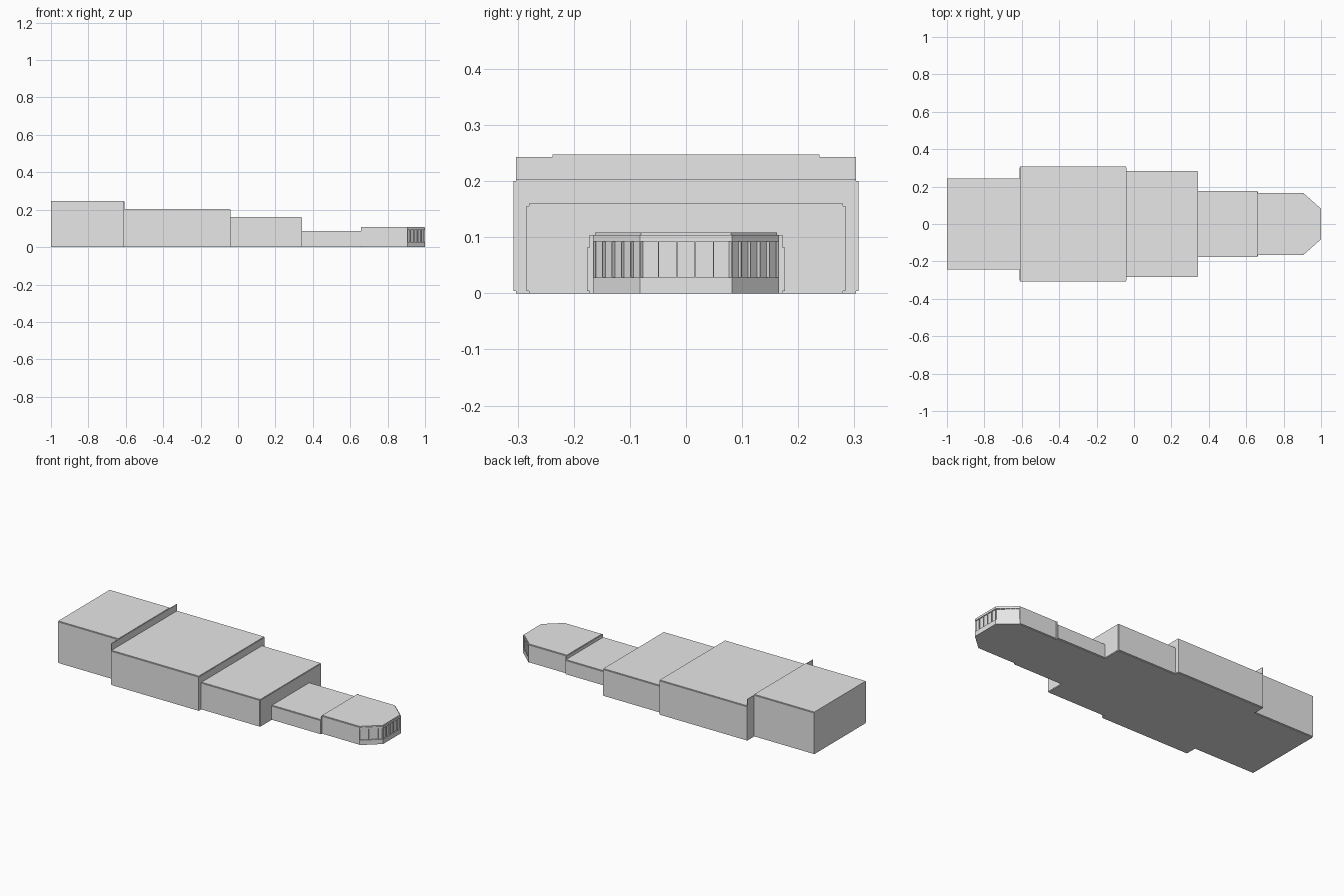
import bpy
import bmesh
from mathutils import Vector

if "Cube" in bpy.data.objects:
    bpy.data.objects.remove(bpy.data.objects["Cube"], do_unlink=True)

T = 0.004  # panel thickness

grey = bpy.data.materials.new("light_grey_panel")
grey.use_nodes = True
grey.diffuse_color = (0.8, 0.8, 0.8, 1)
grey.node_tree.nodes["Principled BSDF"].inputs["Base Color"].default_value = grey.diffuse_color


def prism(name, outline, z0, z1):
    """Extrude a flat outline from z0 to z1."""
    bm = bmesh.new()
    face = bm.faces.new([bm.verts.new((x, y, z0)) for x, y in outline])
    extruded = bmesh.ops.extrude_face_region(bm, geom=[face])["geom"]
    top = [v for v in extruded if isinstance(v, bmesh.types.BMVert)]
    bmesh.ops.translate(bm, verts=top, vec=(0, 0, z1 - z0))
    bmesh.ops.recalc_face_normals(bm, faces=bm.faces)
    mesh = bpy.data.meshes.new(name)
    bm.to_mesh(mesh)
    bm.free()
    mesh.materials.append(grey)
    obj = bpy.data.objects.new(name, mesh)
    bpy.context.collection.objects.link(obj)
    return obj


def box(name, x0, x1, y0, y1, z0, z1):
    return prism(name, [(x0, y0), (x1, y0), (x1, y1), (x0, y1)], z0, z1)


def side_walls(name, x0, x1, half, height):
    for side, s in (("left", 1), ("right", -1)):
        ys = sorted((s * half, s * (half + T)))
        box(f"{name}_{side}_wall", x0, x1, *ys, T, height)


# Hull sections: name, start, end, inner half width, wall height
sections = [
    ("rear_hall", -1.0, -0.61, 0.238, 0.243),
    ("main_hall", -0.61, -0.042, 0.303, 0.200),
    ("middle_hall", -0.042, 0.34, 0.280, 0.156),
    ("corridor", 0.34, 0.66, 0.172, 0.082),
]
for name, x0, x1, half, height in sections:
    box(f"{name}_floor", x0, x1, -half, half, 0, T)
    box(f"{name}_roof", x0, x1, -half, half, height, height + T)
    side_walls(name, x0, x1, half, height)

# End wall and the bulkheads, each covering the larger of its two neighbours
box("rear_end_wall", -1.0, -1.0 + T, -0.238, 0.238, T, 0.243)
bulkheads = [(-0.61, 0.303, 0.243), (-0.042, 0.303, 0.200),
             (0.34, 0.280, 0.156), (0.66, 0.172, 0.104)]
for i, (x, half, height) in enumerate(bulkheads, 1):
    box(f"bulkhead_{i}", x - T / 2, x + T / 2, -half, half, T, height)

# Cabin with a chamfered nose
START, BEND, TIP = 0.66, 0.905, 1.0
HALF, NOSE = 0.166, 0.082
SILL, HEAD, TOP = 0.028, 0.092, 0.104


def nose_outline(inset, start):
    right = [(start, -HALF + inset), (BEND - inset / 2, -HALF + inset),
             (TIP - inset, -NOSE + inset / 2)]
    return right + [(x, -y) for x, y in reversed(right)]


prism("cabin_floor", nose_outline(T, START), 0, T)
prism("cabin_roof", nose_outline(T, START), TOP, TOP + T)
side_walls("cabin", START, BEND, HALF - T, TOP)
prism("window_sill", nose_outline(0, BEND), 0, SILL)
prism("window_header", nose_outline(0, BEND), HEAD, TOP)
prism("window_panes", nose_outline(0.006, BEND - 0.01), SILL, HEAD)

# Thin window bars along the three nose faces
corners = [Vector(p) for p in nose_outline(0, BEND)[1:5]]
PANES, BAR, DEPTH = 5, 0.001, 0.007
for face, a, b in zip(("right", "front", "left"), corners, corners[1:]):
    along = (b - a).normalized()
    inward = Vector((-along.y, along.x))
    for i in range(PANES + 1):
        p = a.lerp(b, i / PANES)
        lo = p - along * (BAR if i else 0)
        hi = p + along * (BAR if i < PANES else 0)
        quad = [lo, hi, hi + inward * DEPTH, lo + inward * DEPTH]
        prism(f"{face}_window_bar_{i + 1}", quad, SILL, HEAD)
